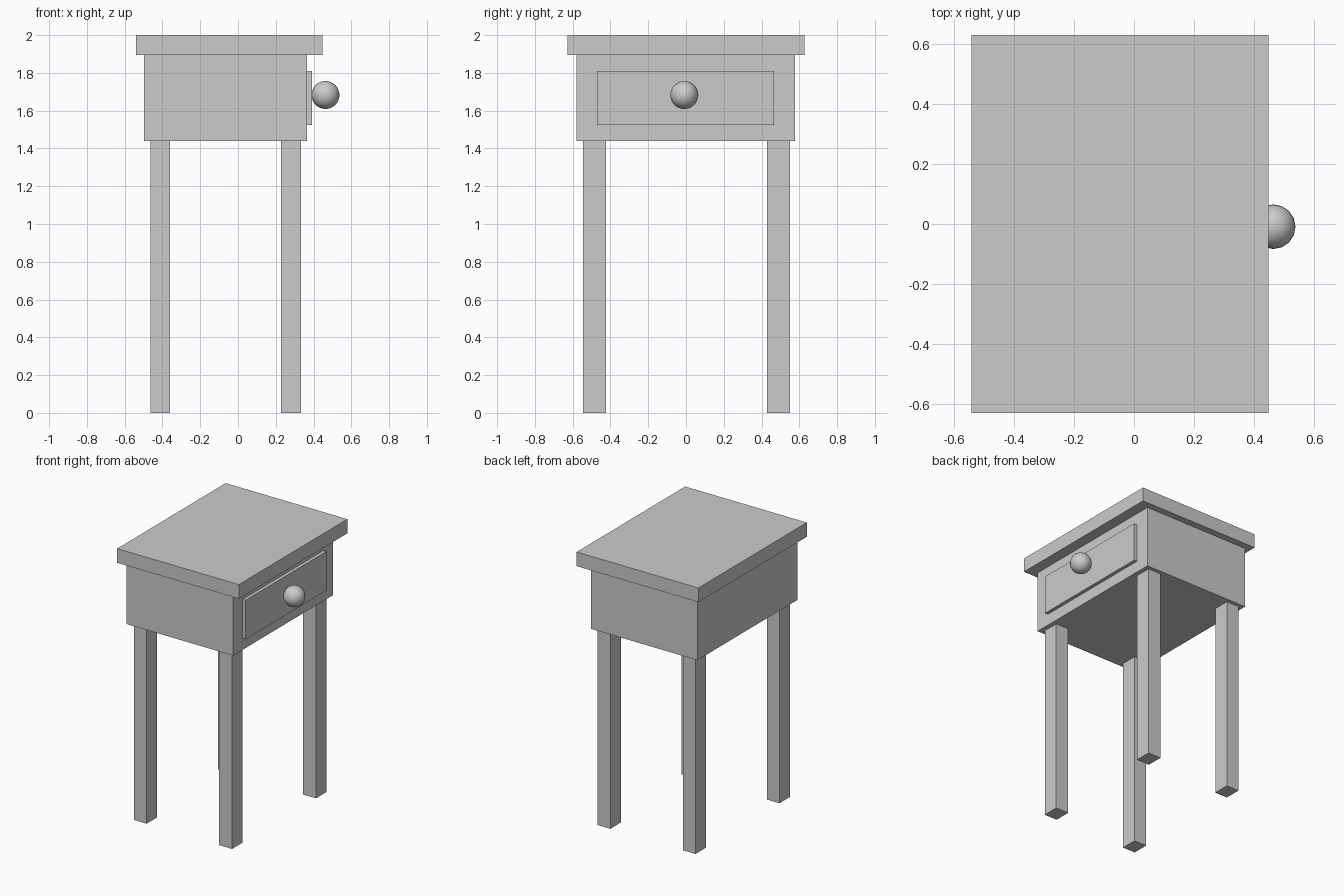
import bpy

default = bpy.data.objects.get("Cube")
if default:
    bpy.data.objects.remove(default, do_unlink=True)

# One plain grey for the whole table
grey = bpy.data.materials.new("plain_grey")
grey.use_nodes = True
colour = (0.6, 0.6, 0.6, 1)
grey.diffuse_color = colour
bsdf = next(n for n in grey.node_tree.nodes if n.type == 'BSDF_PRINCIPLED')
bsdf.inputs["Base Color"].default_value = colour


def box(name, xs, ys, zs):
    """Axis-aligned block spanning the given (low, high) ranges."""
    spans = (xs, ys, zs)
    bpy.ops.mesh.primitive_cube_add(size=1, location=[(a + b) / 2 for a, b in spans])
    ob = bpy.context.object
    ob.name = name
    ob.scale = [b - a for a, b in spans]
    bpy.ops.object.transform_apply(location=False, rotation=False, scale=True)
    ob.data.materials.append(grey)
    return ob


# Table top and drawer case
box("table_top", (-0.54, 0.447), (-0.628, 0.628), (1.896, 2.0))
box("drawer_case", (-0.497, 0.366), (-0.58, 0.578), (1.44, 1.896))

# Drawer front faces +x
box("drawer_front", (0.36, 0.391), (-0.47, 0.466), (1.524, 1.81))

# Four square legs
for x_side, xs in (("back", (-0.462, -0.36)), ("front", (0.228, 0.333))):
    for y_side, ys in (("near", (-0.544, -0.423)), ("far", (0.428, 0.55))):
        box(f"leg_{x_side}_{y_side}", xs, ys, (0, 1.44))

# Round drawer knob
bpy.ops.mesh.primitive_uv_sphere_add(segments=16, ring_count=16, radius=0.074,
                                     location=(0.463, -0.009, 1.683))
knob = bpy.context.object
knob.name = "drawer_knob"
knob.data.materials.append(grey)
bpy.ops.object.shade_smooth()
